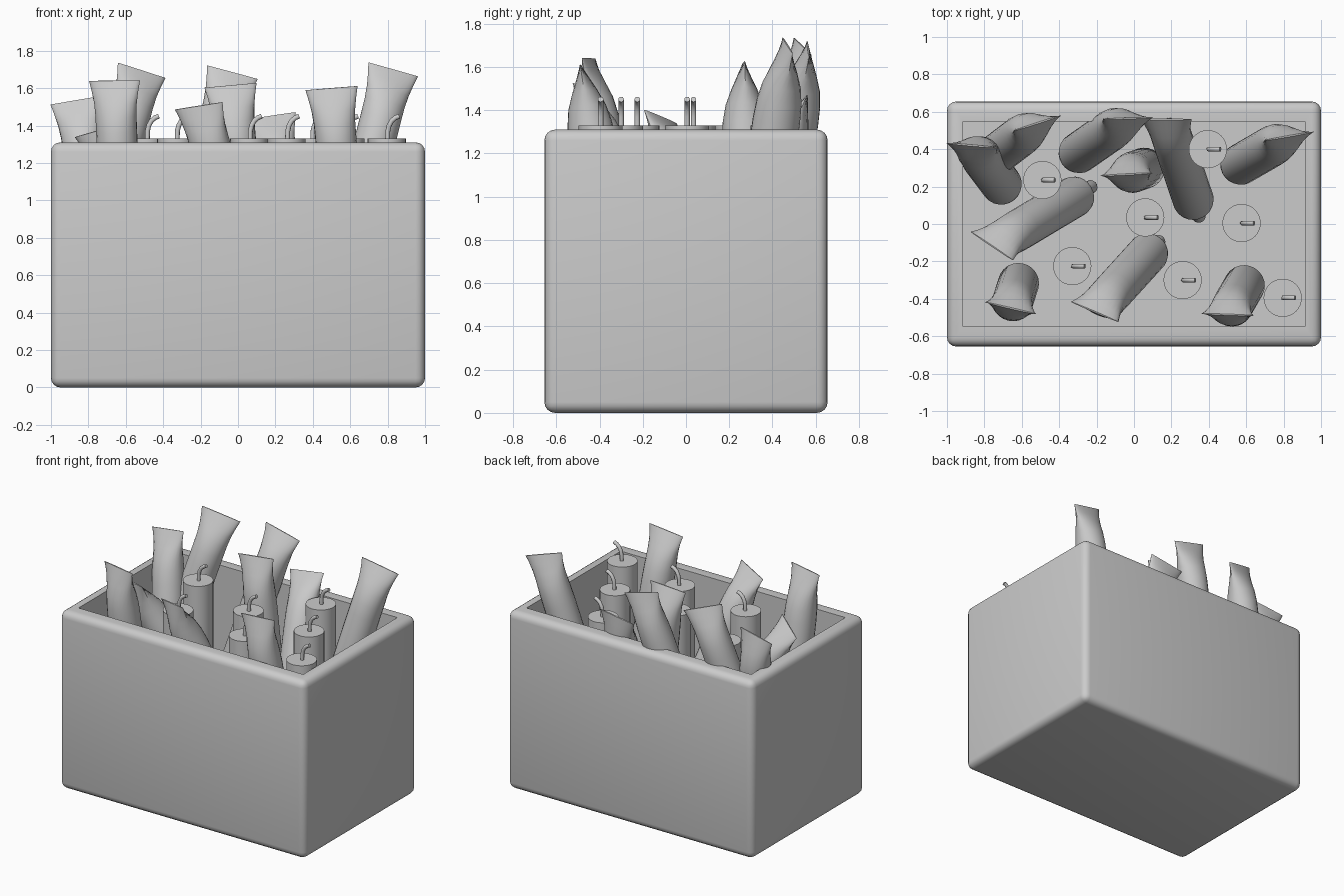
import bpy, bmesh, math
from mathutils import Vector

if "Cube" in bpy.data.objects:
    bpy.data.objects.remove(bpy.data.objects["Cube"])


def finish(bm, name, angle=35):
    bmesh.ops.recalc_face_normals(bm, faces=bm.faces)
    me = bpy.data.meshes.new(name)
    bm.to_mesh(me)
    bm.free()
    ob = bpy.data.objects.new(name, me)
    bpy.context.collection.objects.link(ob)
    bpy.ops.object.select_all(action='DESELECT')
    ob.select_set(True)
    bpy.context.view_layer.objects.active = ob
    bpy.ops.object.shade_smooth_by_angle(angle=math.radians(angle))
    return ob


def loft(bm, rings):
    # skin closed rings of points and cap both ends
    loops = [[bm.verts.new(p) for p in ring] for ring in rings]
    n = len(loops[0])
    for a, b in zip(loops, loops[1:]):
        for i in range(n):
            j = (i + 1) % n
            bm.faces.new((a[i], a[j], b[j], b[i]))
    bm.faces.new(loops[0])
    bm.faces.new(loops[-1])


def ring(center, u, v, a, b, n):
    return [center + u * a * math.cos(2 * math.pi * i / n)
            + v * b * math.sin(2 * math.pi * i / n) for i in range(n)]


# Open box with rounded outer edges and a square-cornered cavity
W, D, H, FLOOR = 1.0, 0.655, 1.31, 0.10
bm = bmesh.new()
bmesh.ops.create_cube(bm, size=2)
for v in bm.verts:
    v.co = Vector((v.co.x * W, v.co.y * D, (v.co.z + 1) * H / 2))
outer = list(bm.edges)
top = max(bm.faces, key=lambda f: f.calc_center_median().z)
bmesh.ops.inset_region(bm, faces=[top], thickness=0.05)
for v in top.verts:
    v.co.x = math.copysign(0.915, v.co.x)
    v.co.y = math.copysign(0.548, v.co.y)
ext = bmesh.ops.extrude_discrete_faces(bm, faces=[top])
for v in ext['faces'][0].verts:
    v.co.z = FLOOR
rim = [e for e in bm.edges
       if all(abs(abs(v.co.x) - W) < 1e-4 and abs(abs(v.co.y) - D) < 1e-4
              for v in e.verts)]
bmesh.ops.bevel(bm, geom=rim, offset=0.05, segments=4, profile=0.5,
                affect='EDGES', clamp_overlap=True)
finish(bm, "box")

# Candles with bent wicks
X, Y, Z = Vector((1, 0, 0)), Vector((0, 1, 0)), Vector((0, 0, 1))
CANDLE_TOP = 1.33
candles = [(-0.49, 0.235), (0.395, 0.40), (0.06, 0.035), (0.575, 0.005),
           (-0.33, -0.225), (0.26, -0.30), (0.795, -0.395)]
wick_path = [(0, -0.01), (0.001, 0.04), (0.008, 0.07), (0.022, 0.095),
             (0.042, 0.112), (0.062, 0.12)]
for x, y in candles:
    bm = bmesh.new()
    loft(bm, [ring(Vector((x, y, z)), X, Y, 0.102, 0.102, 32)
              for z in (FLOOR, CANDLE_TOP)])
    finish(bm, "candle")
    bm = bmesh.new()
    pts = [Vector((x + 0.005 + px, y, CANDLE_TOP + pz)) for px, pz in wick_path]
    rings = []
    for i, p in enumerate(pts):
        t = (pts[min(i + 1, len(pts) - 1)] - pts[max(i - 1, 0)]).normalized()
        rings.append(ring(p, Y.cross(t), Y, 0.013, 0.013, 10))
    loft(bm, rings)
    finish(bm, "wick", 50)

# Squeeze tubes: crimped flat end up, shoulder and nozzle down
# section: distance from crimp, half width, half thickness
section = [(0, .14, .004), (.06, .127, .032), (.12, .117, .06), (.19, .111, .088),
           (.27, .11, .104), (.36, .11, .11), (1.06, .11, .11), (1.09, .104, .104),
           (1.115, .088, .088), (1.13, .06, .06), (1.135, .038, .038),
           (1.28, .036, .036), (1.30, .026, .026)]
LENGTH = 1.12
# crimp x, y, z, shoulder x, y, crimp heading in degrees
tubes = [(-0.865, 0.42, 1.535, -0.70, 0.20, -5),
         (-0.515, 0.54, 1.695, -0.79, 0.33, 18),
         (-0.03, 0.565, 1.685, -0.31, 0.37, 2),
         (0.17, 0.56, 1.45, 0.325, 0.105, 0),
         (0.83, 0.47, 1.70, 0.555, 0.31, 10),
         (-0.04, 0.265, 1.615, 0.06, 0.30, 3),
         (-0.76, -0.118, 1.37, -0.295, 0.16, -34),
         (-0.66, -0.45, 1.64, -0.615, -0.31, -13),
         (-0.21, -0.47, 1.505, 0.09, -0.14, -23),
         (0.50, -0.485, 1.60, 0.595, -0.32, -2)]
for cx, cy, cz, bx, by, deg in tubes:
    crimp = Vector((cx, cy, cz))
    dx, dy = bx - cx, by - cy
    axis = Vector((dx, dy, -math.sqrt(LENGTH ** 2 - dx * dx - dy * dy))).normalized()
    u = Vector((math.cos(math.radians(deg)), math.sin(math.radians(deg)), 0))
    u.z = -(u.x * axis.x + u.y * axis.y) / axis.z
    u.normalize()
    v = axis.cross(u)
    bm = bmesh.new()
    loft(bm, [ring(crimp + axis * t, u, v, a, b, 24) for t, a, b in section])
    finish(bm, "squeeze_tube")
